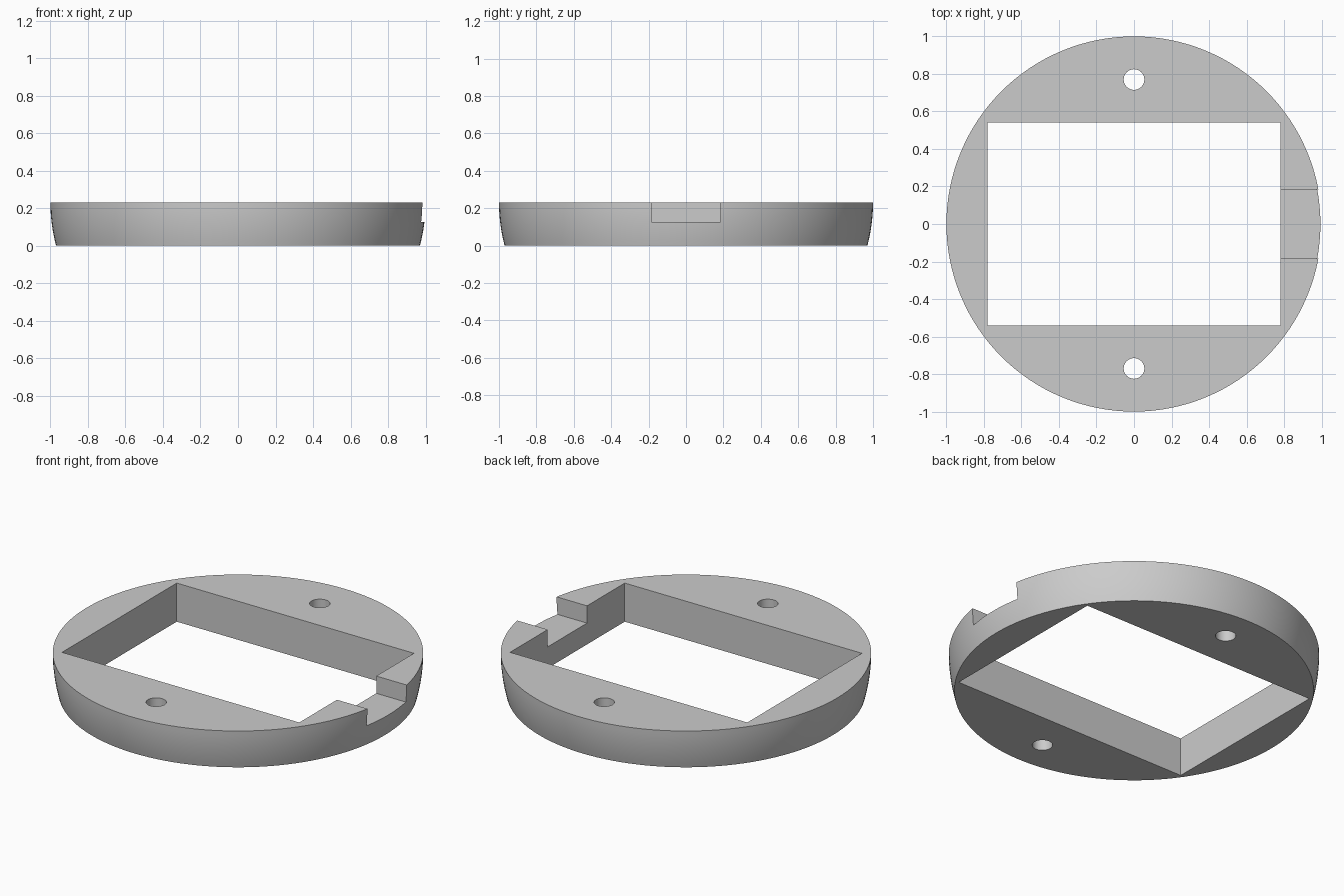
import bpy
import bmesh
import math

HEIGHT = 0.23
TOP_RADIUS = 1.0
FLARE = 0.03          # how much narrower the base is than the rim
SEGMENTS = 128
RINGS = 8

if "Cube" in bpy.data.objects:
    bpy.data.objects.remove(bpy.data.objects["Cube"], do_unlink=True)

# Single grey material
grey = bpy.data.materials.new("plain_grey")
grey.use_nodes = True
colour = (0.6, 0.6, 0.6, 1.0)
grey.diffuse_color = colour
grey.node_tree.nodes["Principled BSDF"].inputs["Base Color"].default_value = colour


def make_disc():
    """Round plate whose wall curves gently inward toward the base."""
    bm = bmesh.new()
    loops = []
    for i in range(RINGS + 1):
        t = i / RINGS
        radius = TOP_RADIUS - FLARE * (1 - t) ** 2
        angles = [math.tau * s / SEGMENTS for s in range(SEGMENTS)]
        loops.append([bm.verts.new((radius * math.cos(a), radius * math.sin(a), HEIGHT * t))
                      for a in angles])
    for low, high in zip(loops, loops[1:]):
        for s in range(SEGMENTS):
            n = (s + 1) % SEGMENTS
            bm.faces.new((low[s], low[n], high[n], high[s]))
    bm.faces.new(loops[0][::-1])
    bm.faces.new(loops[-1])
    mesh = bpy.data.meshes.new("ring_plate")
    bm.to_mesh(mesh)
    bm.free()
    obj = bpy.data.objects.new("ring_plate", mesh)
    bpy.context.collection.objects.link(obj)
    mesh.materials.append(grey)
    return obj


def box_cutter(name, low, high):
    centre = [(a + b) / 2 for a, b in zip(low, high)]
    bpy.ops.mesh.primitive_cube_add(size=1, location=centre)
    obj = bpy.context.object
    obj.name = name
    obj.scale = [b - a for a, b in zip(low, high)]
    return obj


def hole_cutter(name, y):
    bpy.ops.mesh.primitive_cylinder_add(vertices=40, radius=0.055, depth=1, location=(0, y, 0))
    obj = bpy.context.object
    obj.name = name
    return obj


plate = make_disc()

# Rectangular window, cable notch on the left side, and two screw holes
cutters = [
    box_cutter("window_cutter", (-0.782, -0.54, -0.5), (0.782, 0.54, 0.5)),
    box_cutter("notch_cutter", (0.7, -0.185, 0.127), (1.2, 0.185, 0.5)),
    hole_cutter("front_hole_cutter", -0.77),
    hole_cutter("back_hole_cutter", 0.77),
]
for cutter in cutters:
    cutter.hide_render = True
    cutter.data.materials.append(grey)
    cut = plate.modifiers.new(cutter.name, "BOOLEAN")
    cut.operation = "DIFFERENCE"
    cut.solver = "EXACT"
    cut.object = cutter

# Apply the cuts, then remove the cutters
bpy.ops.object.select_all(action="DESELECT")
bpy.context.view_layer.objects.active = plate
plate.select_set(True)
for modifier in list(plate.modifiers):
    bpy.ops.object.modifier_apply(modifier=modifier.name)
for cutter in cutters:
    bpy.data.objects.remove(cutter, do_unlink=True)

# Smooth round walls with crisp edges
bpy.ops.object.shade_smooth_by_angle(angle=math.radians(30))
